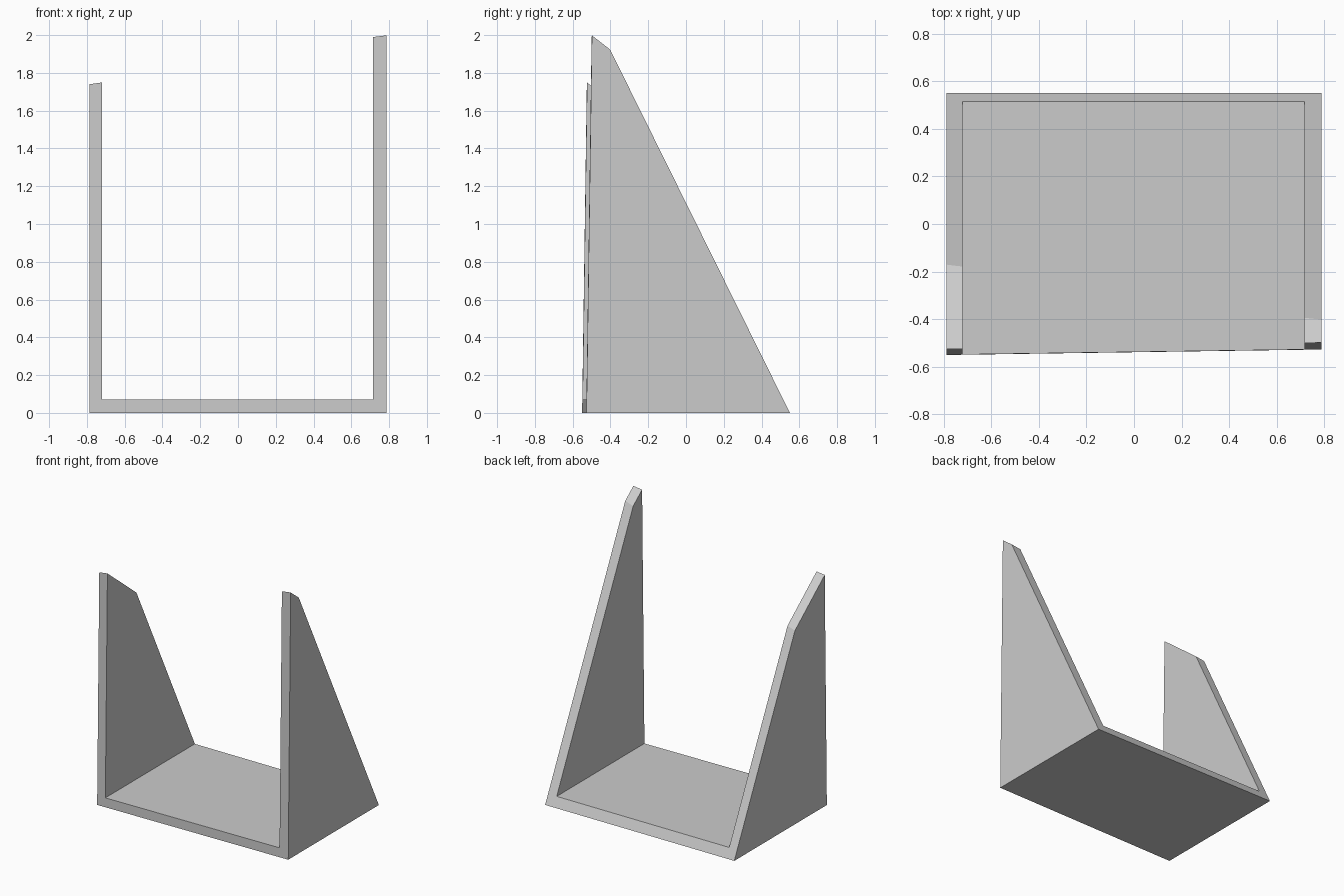
import bpy
import bmesh
from mathutils import Vector

cube = bpy.data.objects.get("Cube")
if cube:
    bpy.data.objects.remove(cube, do_unlink=True)

grey = bpy.data.materials.new("plain grey")
grey.use_nodes = True
colour = (0.6, 0.6, 0.6, 1)
grey.diffuse_color = colour
grey.node_tree.nodes["Principled BSDF"].inputs["Base Color"].default_value = colour

# Channel outline: x, height at y = -0.5, and fall of the arm top towards the back
OUTLINE = [(-0.787, 0, 0), (0.787, 0, 0), (0.787, 2.0, 0.78), (0.715, 1.99, 0.78),
           (0.715, 0.07, 0), (-0.72, 0.07, 0), (-0.72, 1.73, 0.8), (-0.787, 1.72, 0.8)]

bm = bmesh.new()


def ring(y):
    return [bm.verts.new((x, y, z - fall * (y + 0.5))) for x, z, fall in OUTLINE]


# Open-ended channel, longer than needed
front, back = ring(-0.7), ring(0.7)
for i in range(len(OUTLINE)):
    j = (i + 1) % len(OUTLINE)
    bm.faces.new((front[i], front[j], back[j], back[i]))


# Trim one end with a plane and cap it
def trim(point, normal):
    cut = bmesh.ops.bisect_plane(bm, geom=bm.verts[:] + bm.edges[:] + bm.faces[:],
                                 plane_co=point, plane_no=normal, clear_outer=True)
    edges = [e for e in cut["geom_cut"] if isinstance(e, bmesh.types.BMEdge)]
    bmesh.ops.contextual_create(bm, geom=edges)


# Slightly skewed upright front
corner = Vector((-0.787, -0.55, 0))
across = Vector((0.787, -0.527, 0)) - corner
up = Vector((-0.787, -0.525, 1.74)) - corner
trim(corner, across.cross(up) * -1 if across.cross(up).y > 0 else across.cross(up))

# Steep sloping back
trim((0, 0.55, 0), Vector((0, 1.92, 0.95)).normalized())

bmesh.ops.recalc_face_normals(bm, faces=bm.faces[:])
mesh = bpy.data.meshes.new("bracket")
bm.to_mesh(mesh)
bm.free()
mesh.materials.append(grey)
bracket = bpy.data.objects.new("bracket", mesh)
bpy.context.collection.objects.link(bracket)
